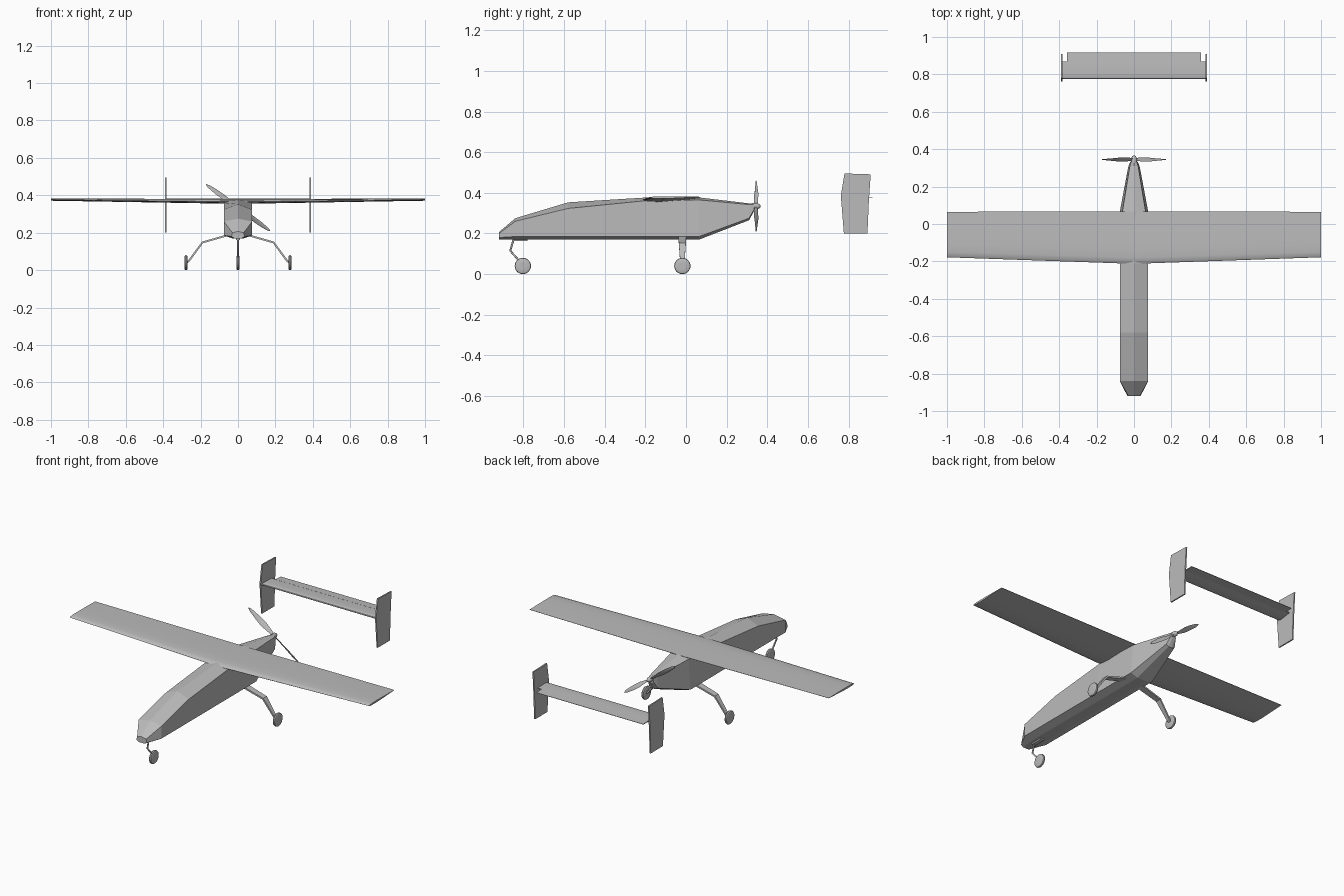
import bpy, bmesh, math
from mathutils import Vector, Matrix

if "Cube" in bpy.data.objects:
    bpy.data.objects.remove(bpy.data.objects["Cube"], do_unlink=True)

GREY = (0.5, 0.5, 0.5, 1)
grey = bpy.data.materials.new("plain_grey")
grey.use_nodes = True
grey.diffuse_color = GREY
grey.node_tree.nodes["Principled BSDF"].inputs["Base Color"].default_value = GREY


def finish(name, bm):
    bmesh.ops.recalc_face_normals(bm, faces=bm.faces)
    mesh = bpy.data.meshes.new(name)
    bm.to_mesh(mesh)
    bm.free()
    mesh.materials.append(grey)
    ob = bpy.data.objects.new(name, mesh)
    bpy.context.collection.objects.link(ob)
    return ob


def loft(name, rings):
    """Skin a row of equal closed sections and cap both ends."""
    bm = bmesh.new()
    rows = [[bm.verts.new(p) for p in ring] for ring in rings]
    n = len(rows[0])
    for a, b in zip(rows, rows[1:]):
        for i in range(n):
            j = (i + 1) % n
            bm.faces.new((a[i], a[j], b[j], b[i]))
    bm.faces.new(rows[0])
    bm.faces.new(rows[-1])
    return finish(name, bm)


def smooth(ob):
    bpy.ops.object.select_all(action="DESELECT")
    ob.select_set(True)
    bpy.context.view_layer.objects.active = ob
    bpy.ops.object.shade_smooth_by_angle(angle=math.radians(35))


def lathe_x(name, centre, profile, steps=28):
    """Turn a closed (x, radius) profile about an axis parallel to x."""
    rings = []
    for x, r in profile:
        rings.append([Vector(centre) + Vector((x, r * math.cos(k * math.tau / steps),
                      r * math.sin(k * math.tau / steps))) for k in range(steps)])
    ob = loft(name, rings)
    smooth(ob)


def rod(name, points, radius, sides=8):
    curve = bpy.data.curves.new(name, "CURVE")
    curve.dimensions = "3D"
    curve.bevel_depth = radius
    curve.bevel_resolution = sides // 4
    curve.use_fill_caps = True
    spline = curve.splines.new("POLY")
    spline.points.add(len(points) - 1)
    for p, co in zip(spline.points, points):
        p.co = (*co, 1)
    curve.materials.append(grey)
    bpy.context.collection.objects.link(bpy.data.objects.new(name, curve))


# Fuselage: y, belly z, side bottom z, shoulder z, ridge z, belly/side/shoulder half widths
stations = [
    (-0.92, 0.17, 0.18, 0.20, 0.207, 0.02, 0.035, 0.03),
    (-0.84, 0.17, 0.185, 0.26, 0.275, 0.03, 0.076, 0.076),
    (-0.58, 0.17, 0.185, 0.323, 0.353, 0.03, 0.076, 0.076),
    (-0.21, 0.17, 0.185, 0.36, 0.376, 0.03, 0.076, 0.076),
    (0.065, 0.17, 0.185, 0.365, 0.377, 0.03, 0.076, 0.062),
    (0.31, 0.265, 0.275, 0.342, 0.348, 0.012, 0.03, 0.022),
    (0.335, 0.31, 0.318, 0.342, 0.348, 0.008, 0.018, 0.014),
]
rings = []
for y, zb, zs, zt, zr, wb, ws, wt in stations:
    half = [(wb, zb), (ws, zs), (wt, zt)]
    rings.append([(x, y, z) for x, z in half] + [(0, y, zr)]
                 + [(-x, y, z) for x, z in reversed(half)])
loft("fuselage", rings)

# Airfoil outline: chord fraction, height fraction
AIRFOIL = [(0, 0.45), (0.03, 0.75), (0.12, 0.95), (0.3, 1), (0.65, 0.95), (1, 0.8),
           (1, 0.72), (0.65, 0.35), (0.3, 0), (0.1, 0.08), (0.02, 0.25)]


def foil(x, y0, y1, z0, z1):
    return [(x, y0 + c * (y1 - y0), z0 + h * (z1 - z0)) for c, h in AIRFOIL]


# Main wing, tapering in chord and thickness to each tip
smooth(loft("wing", [foil(-1, -0.178, 0.065, 0.371, 0.383),
                     foil(0, -0.213, 0.068, 0.354, 0.380),
                     foil(1, -0.178, 0.065, 0.371, 0.383)]))

# Tail plane with a narrower elevator behind it
smooth(loft("tail_plane", [foil(s * 0.385, 0.775, 0.87, 0.368, 0.382) for s in (-1, 1)]))
loft("elevator", [[(s * 0.357, 0.865, 0.373), (s * 0.357, 0.918, 0.375),
                   (s * 0.357, 0.918, 0.377), (s * 0.357, 0.865, 0.380)] for s in (-1, 1)])

# Twin fins
fin = [(0.78, 0.495), (0.909, 0.491), (0.9, 0.36), (0.893, 0.2), (0.777, 0.2),
       (0.762, 0.385)]
for side, s in (("left", 1), ("right", -1)):
    loft(side + "_fin", [[(s * x, y, z) for y, z in fin] for x in (0.382, 0.390)])

# Propeller: hub, spinner and two twisted blades
hub = Vector((0, 0.345, 0.334))
smooth(loft("propeller_hub", [[hub + Vector((r * math.cos(a), dy, r * math.sin(a)))
       for a in (k * math.tau / 16 for k in range(16))]
       for dy, r in ((-0.02, 0.015), (0.008, 0.015), (0.018, 0.009), (0.022, 0.003))]))
for number, tilt in enumerate((math.radians(144), math.radians(324))):
    turn = Matrix.Rotation(-tilt, 4, "Y")
    rings = []
    for r, w, pitch in ((0.005, 0.008, 60), (0.04, 0.012, 55), (0.09, 0.017, 42),
                        (0.14, 0.014, 30), (0.19, 0.009, 22), (0.21, 0.003, 20)):
        twist = Matrix.Rotation(math.radians(pitch), 4, "X")
        section = [(-w, 0), (0, 0.003), (w, 0), (0, -0.003)]
        rings.append([hub + turn @ (Vector((r, 0, 0)) + twist @ Vector((0, t, c)))
                      for c, t in section])
    smooth(loft("propeller_blade_%d" % (number + 1), rings))

# Main gear: one bent spring strap under the belly, with a wheel at each end
path = [(0.275, 0.04, 0.009), (0.262, 0.05, 0.010), (0.19, 0.148, 0.017), (0.06, 0.185, 0.02)]
path += [(-x, z, w) for x, z, w in reversed(path)]
rings = []
for i, (x, z, w) in enumerate(path):
    ahead, behind = path[min(i + 1, 7)], path[max(i - 1, 0)]
    d = Vector((ahead[0] - behind[0], 0, ahead[1] - behind[1])).normalized()
    n = Vector((-d.z, 0, d.x)) * 0.005
    mid = Vector((x, -0.018, z))
    rings.append([mid + n + Vector((0, -w, 0)), mid + n + Vector((0, w, 0)),
                  mid - n + Vector((0, w, 0)), mid - n + Vector((0, -w, 0))])
loft("main_gear_leg", rings)

TYRE = [(-0.009, 0.012), (-0.009, 0.028), (-0.006, 0.036), (0, 0.038),
        (0.006, 0.036), (0.009, 0.028), (0.009, 0.012)]
for name, centre in (("left_wheel", (0.278, -0.018, 0.04)),
                     ("right_wheel", (-0.278, -0.018, 0.04)),
                     ("nose_wheel", (0, -0.803, 0.04))):
    lathe_x(name, centre, [(x, r + 0.002) for x, r in TYRE])

# Nose gear: mounting plate and bent strut
loft("nose_gear_plate", [[(-0.012, y, 0.162), (0.012, y, 0.162),
                          (0.012, y, 0.175), (-0.012, y, 0.175)] for y in (-0.855, -0.78)])
rod("nose_gear_strut", [(0, -0.85, 0.165), (0, -0.865, 0.115), (0, -0.828, 0.073),
                        (0, -0.803, 0.04)], 0.005)
